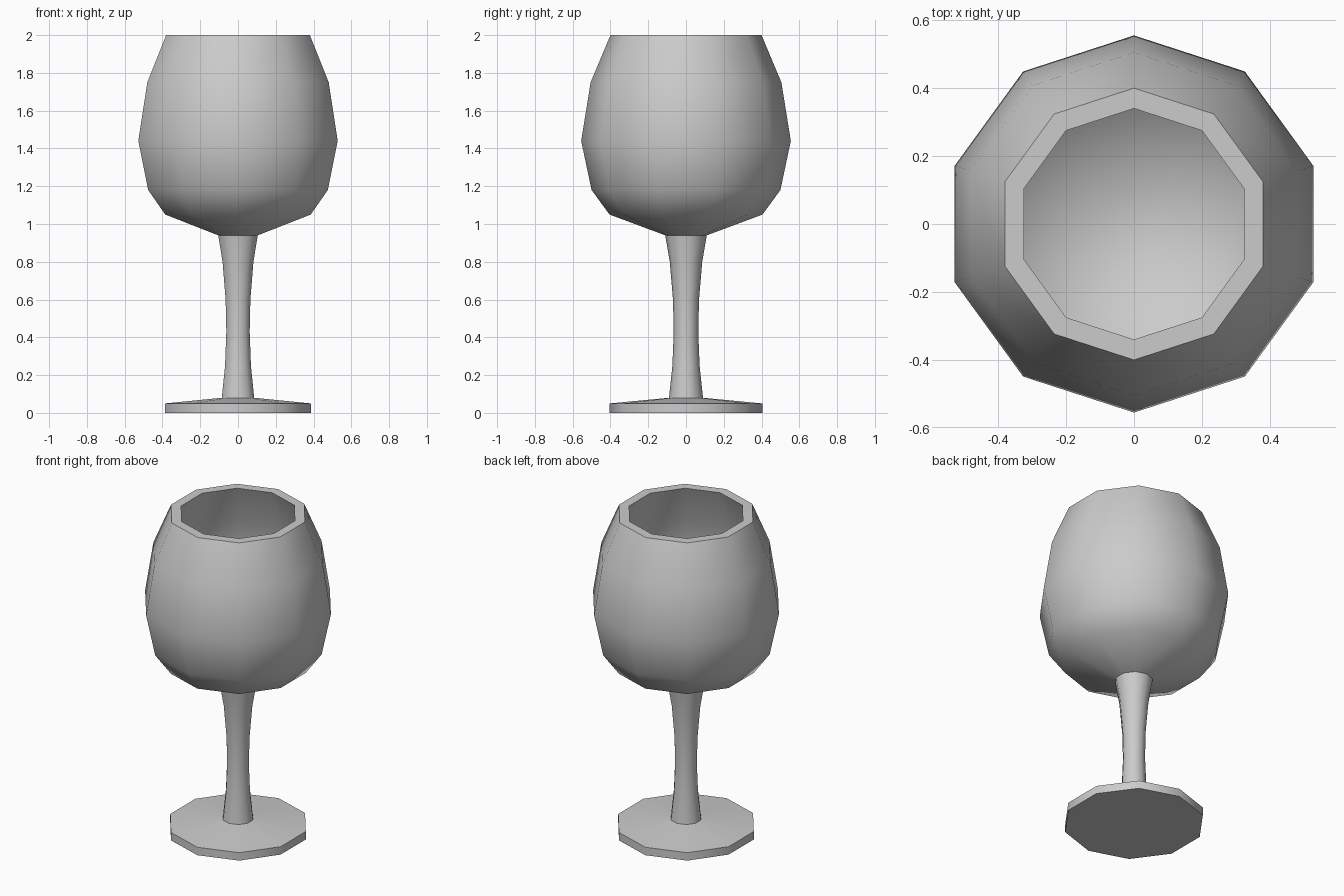
import bpy
import bmesh
from math import cos, sin, pi, radians

SIDES = 10

cube = bpy.data.objects.get("Cube")
if cube:
    bpy.data.objects.remove(cube, do_unlink=True)

glass = bpy.data.materials.new("grey_glass")
glass.use_nodes = True
colour = (0.6, 0.6, 0.6, 1)
glass.diffuse_color = colour
glass.node_tree.nodes["Principled BSDF"].inputs["Base Color"].default_value = colour


def lathe(name, profile):
    """Spin (radius, height) points into a ten-sided shell; radius 0 closes it with a flat cap or fan."""
    bm = bmesh.new()
    rings = []
    for r, z in profile:
        if r == 0:
            rings.append([bm.verts.new((0, 0, z))] * SIDES)
        else:
            angles = [pi / 2 + 2 * pi * i / SIDES for i in range(SIDES)]
            rings.append([bm.verts.new((r * cos(a), r * sin(a), z)) for a in angles])
    for low, high in zip(rings, rings[1:]):
        for i in range(SIDES):
            j = (i + 1) % SIDES
            corners = dict.fromkeys((low[i], low[j], high[j], high[i]))
            bm.faces.new(list(corners))
    mesh = bpy.data.meshes.new(name)
    bm.to_mesh(mesh)
    bm.free()
    mesh.materials.append(glass)
    obj = bpy.data.objects.new(name, mesh)
    bpy.context.collection.objects.link(obj)
    bpy.ops.object.select_all(action='DESELECT')
    obj.select_set(True)
    bpy.context.view_layer.objects.active = obj
    bpy.ops.object.shade_smooth_by_angle(angle=radians(45))
    return obj


# Foot: flat underside, short rim and gently sloping top
lathe("foot", [(0, 0), (0.405, 0), (0.405, 0.05), (0.09, 0.08)])

# Stem: waisted, flaring to meet the bowl
lathe("stem", [(0.09, 0.08), (0.072, 0.25), (0.065, 0.43),
               (0.069, 0.6), (0.086, 0.8), (0.11, 0.94)])

# Bowl: outer wall up to the flat lip, then the inner wall down to the middle
lathe("bowl", [(0.11, 0.94), (0.405, 1.05), (0.5, 1.18), (0.555, 1.44),
               (0.505, 1.75), (0.4, 2.0),
               (0.34, 2.0), (0.445, 1.74), (0.495, 1.44), (0.45, 1.21),
               (0.37, 1.1), (0.1, 1.0), (0, 1.0)])
